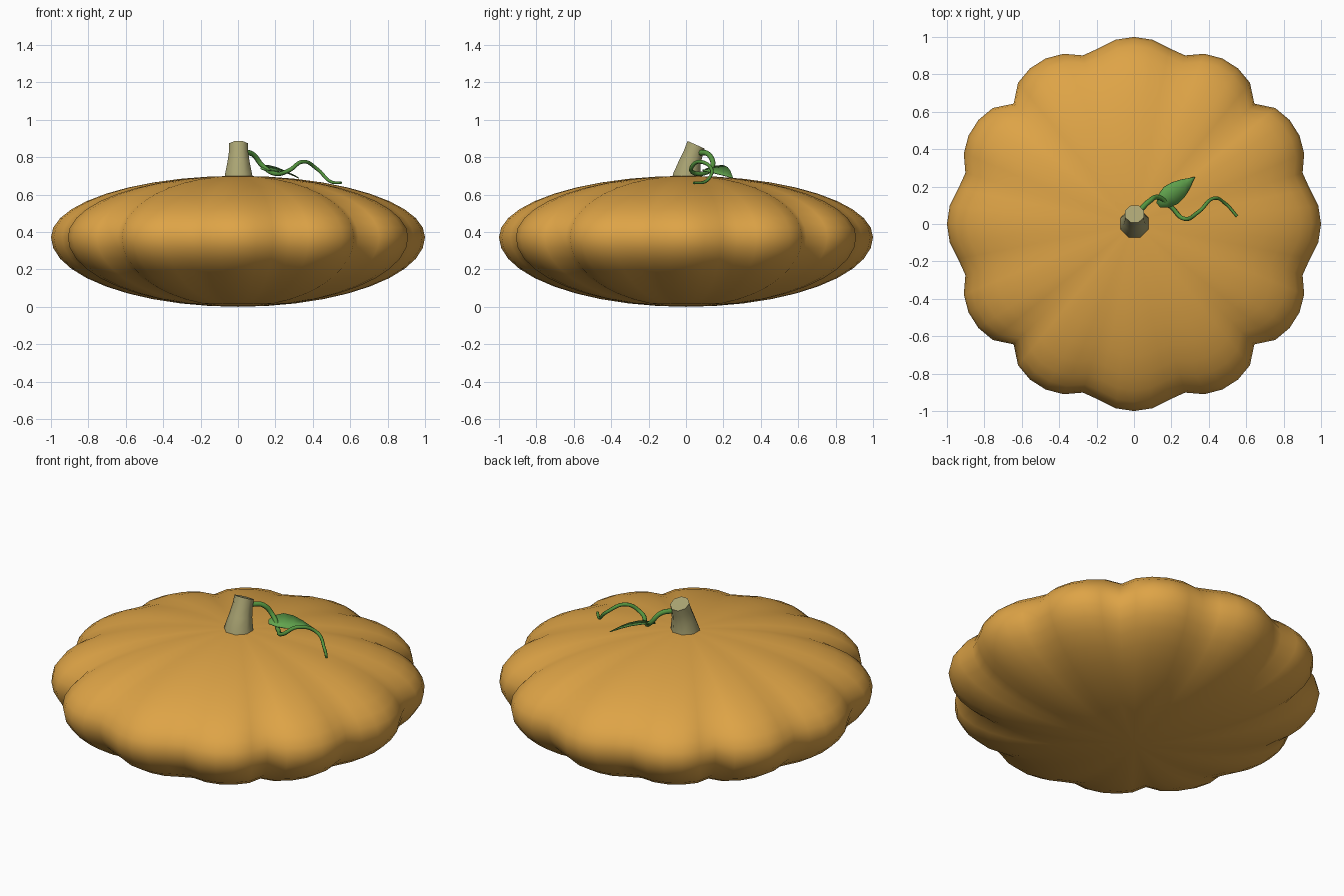
import bpy, bmesh
from math import sin, cos, pi, radians
from mathutils import Vector, Matrix

if "Cube" in bpy.data.objects:
    bpy.data.objects.remove(bpy.data.objects["Cube"])


def material(name, rgb):
    m = bpy.data.materials.new(name)
    m.use_nodes = True
    m.diffuse_color = (*rgb, 1)
    m.node_tree.nodes["Principled BSDF"].inputs["Base Color"].default_value = (*rgb, 1)
    return m


orange = material("pumpkin orange", (0.73, 0.37, 0.062))
straw = material("dry stem", (0.40, 0.37, 0.17))
vine_green = material("vine green", (0.09, 0.30, 0.05))
leaf_green = material("leaf green", (0.12, 0.37, 0.075))


def smooth(obj, angle):
    bpy.ops.object.select_all(action="DESELECT")
    obj.select_set(True)
    bpy.context.view_layer.objects.active = obj
    bpy.ops.object.shade_smooth_by_angle(angle=radians(angle))


def finish(bm, name, mat, angle):
    bmesh.ops.recalc_face_normals(bm, faces=bm.faces)
    mesh = bpy.data.meshes.new(name)
    bm.to_mesh(mesh)
    bm.free()
    obj = bpy.data.objects.new(name, mesh)
    bpy.context.collection.objects.link(obj)
    mesh.materials.append(mat)
    smooth(obj, angle)
    return obj


# Pumpkin body: flattened sphere with twelve lobes
EQUATOR, TOP, BOTTOM = 0.372, 0.70, 0.0
bm = bmesh.new()
bmesh.ops.create_uvsphere(bm, u_segments=64, v_segments=20, radius=1)
for v in bm.verts:
    x, y, z = v.co
    angle = Vector((x, y)).angle_signed(Vector((1, 0)), 0) if x * x + y * y > 1e-8 else 0
    lobe = 0.904 + 0.096 * abs(cos(6 * angle)) ** 0.6 + 0.006 * sin(2 * angle) ** 2
    half = TOP - EQUATOR if z > 0 else EQUATOR - BOTTOM
    v.co = (x * lobe, y * lobe, EQUATOR + z * half)
finish(bm, "pumpkin_body", orange, 180)

# Stem: octagonal rings that taper and lean backward
bm = bmesh.new()
rings = []
for y, z, radius, tilt in [(0, 0.67, 0.085, 0), (0.004, 0.71, 0.078, 3),
                           (0.02, 0.77, 0.064, 10), (0.038, 0.82, 0.056, 17),
                           (0.054, 0.866, 0.054, 24)]:
    turn = Matrix.Rotation(radians(-tilt), 3, "X")
    ring = []
    for i in range(8):
        a = (i + 0.5) * pi / 4
        offset = turn @ Vector((cos(a), sin(a), 0)) * radius
        ring.append(bm.verts.new(Vector((0.003, y, z)) + offset))
    if rings:
        for i in range(8):
            j = (i + 1) % 8
            bm.faces.new((rings[-1][i], rings[-1][j], ring[j], ring[i]))
    rings.append(ring)
bm.faces.new(rings[0])
bm.faces.new(rings[-1])
finish(bm, "stem", straw, 50)

# Tendril: tapered tube along a curling path
path = [(0.03, 0.07, 0.825), (0.08, 0.12, 0.815), (0.13, 0.143, 0.755),
        (0.20, 0.09, 0.712), (0.27, 0.028, 0.728), (0.345, 0.065, 0.775),
        (0.425, 0.137, 0.735), (0.49, 0.108, 0.672), (0.55, 0.042, 0.662)]
curve = bpy.data.curves.new("tendril", "CURVE")
curve.dimensions = "3D"
curve.bevel_depth = 0.015
curve.bevel_resolution = 2
curve.use_fill_caps = True
spline = curve.splines.new("BEZIER")
spline.bezier_points.add(len(path) - 1)
for i, (point, co) in enumerate(zip(spline.bezier_points, path)):
    point.co = co
    point.handle_left_type = point.handle_right_type = "AUTO"
    point.radius = 1 - 0.5 * i / (len(path) - 1)
curve.materials.append(vine_green)
tendril = bpy.data.objects.new("tendril", curve)
bpy.context.collection.objects.link(tendril)
bpy.ops.object.select_all(action="DESELECT")
tendril.select_set(True)
bpy.context.view_layer.objects.active = tendril
bpy.ops.object.convert(target="MESH")
smooth(bpy.context.object, 60)

# Leaf: pointed blade, raised along one edge
base, tip = Vector((0.13, 0.10, 0.735)), Vector((0.325, 0.25, 0.69))
side = Vector((-0.62, 0.75, 0.28))
bm = bmesh.new()
rows = []
for t, width in [(0, 0.015), (0.15, 0.045), (0.35, 0.06), (0.55, 0.053),
                 (0.75, 0.034), (0.9, 0.014), (1, 0.002)]:
    mid = base.lerp(tip, t) + Vector((0, 0, 0.015 * sin(pi * t)))
    rows.append([bm.verts.new(mid + side * width * s + Vector((0, 0, 0.15 * width * abs(s))))
                 for s in (-1, 0, 1)])
for a, b in zip(rows, rows[1:]):
    for i in range(2):
        bm.faces.new((a[i], b[i], b[i + 1], a[i + 1]))
leaf = finish(bm, "leaf", leaf_green, 40)
thickness = leaf.modifiers.new("thickness", "SOLIDIFY")
thickness.thickness = 0.004
